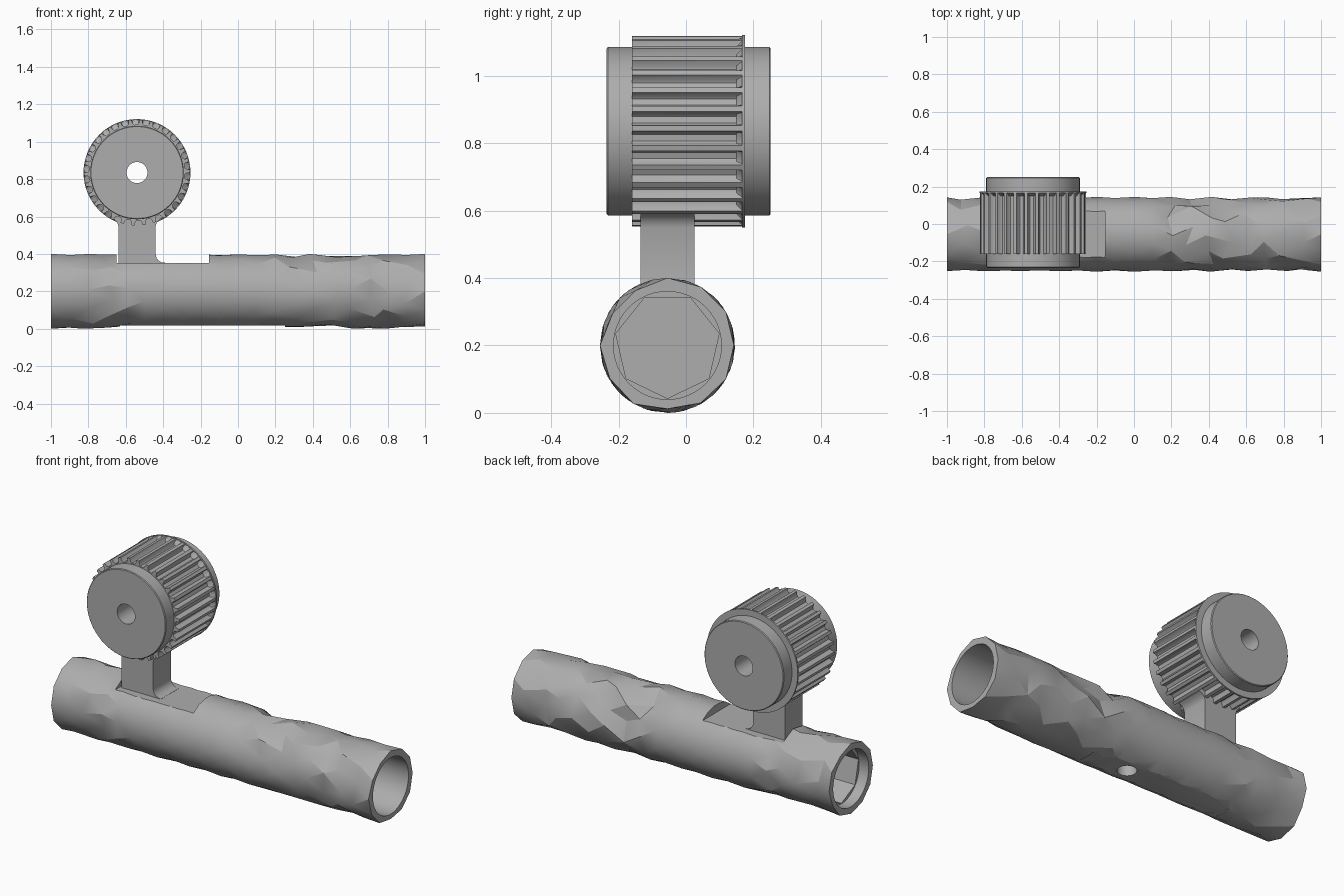
import bpy, bmesh, math, random
from mathutils import Vector, Matrix

random.seed(7)
if "Cube" in bpy.data.objects:
    bpy.data.objects.remove(bpy.data.objects["Cube"])

GREY = (0.42, 0.42, 0.42, 1)
mat = bpy.data.materials.new("plain grey")
mat.use_nodes = True
mat.diffuse_color = GREY
mat.node_tree.nodes["Principled BSDF"].inputs["Base Color"].default_value = GREY

TAU = math.tau
TUBE_Y, TUBE_Z, TUBE_R = -0.055, 0.2, 0.2
WHEEL_X, WHEEL_Z = -0.54, 0.835


def finish(name, bm, angle=30):
    """Turn a bmesh into a shaded, coloured object."""
    bmesh.ops.recalc_face_normals(bm, faces=bm.faces)
    mesh = bpy.data.meshes.new(name)
    bm.to_mesh(mesh)
    bm.free()
    mesh.materials.append(mat)
    ob = bpy.data.objects.new(name, mesh)
    bpy.context.collection.objects.link(ob)
    smooth(ob, angle)
    return ob


def smooth(ob, angle):
    bpy.ops.object.select_all(action='DESELECT')
    ob.select_set(True)
    bpy.context.view_layer.objects.active = ob
    bpy.ops.object.shade_smooth_by_angle(angle=math.radians(angle))


def cut(ob, cutter):
    """Subtract the cutter and throw it away."""
    cutter.hide_render = True
    mod = ob.modifiers.new("cut", 'BOOLEAN')
    mod.operation, mod.solver, mod.object = 'DIFFERENCE', 'EXACT', cutter
    bpy.context.view_layer.objects.active = ob
    bpy.ops.object.modifier_apply(modifier=mod.name)
    bpy.data.objects.remove(cutter)


def box(name, lo, hi):
    bm = bmesh.new()
    lo, hi = Vector(lo), Vector(hi)
    size = Matrix.Diagonal((*(hi - lo), 1))
    bmesh.ops.create_cube(bm, size=1, matrix=Matrix.Translation((lo + hi) / 2) @ size)
    return finish(name, bm)


def rod(name, axis, center, radius, length, sides):
    bm = bmesh.new()
    turn = Vector((0, 0, 1)).rotation_difference(Vector(axis)).to_matrix().to_4x4()
    bmesh.ops.create_cone(bm, cap_ends=True, segments=sides, radius1=radius, radius2=radius,
                          depth=length, matrix=Matrix.Translation(center) @ turn)
    return finish(name, bm)


def wheel_ring(name, layers, inner, angles):
    """Ring round the wheel axle; each layer is a y position and a list of radii."""
    bm = bmesh.new()

    def loop(y, radii):
        return [bm.verts.new((WHEEL_X + r * math.cos(a), y, WHEEL_Z + r * math.sin(a)))
                for r, a in zip(radii, angles)]

    n = len(angles)
    bore = [inner] * n
    loops = [loop(layers[0][0], bore)] + [loop(*l) for l in layers] + [loop(layers[-1][0], bore)]
    for i, a in enumerate(loops):
        b = loops[(i + 1) % len(loops)]
        for j in range(n):
            k = (j + 1) % n
            bm.faces.new((a[j], a[k], b[k], b[j]))
    return finish(name, bm)


# Tube with a hammered, faceted skin: staggered rings of triangles
SIDES, RINGS = 12, 20
bm = bmesh.new()
rings = []
for i in range(RINGS + 1):
    ring = []
    for j in range(SIDES):
        x = -1 + 2 * i / RINGS
        a = TAU * (j + 0.5 * (i % 2)) / SIDES
        rough = 0.2 if -0.6 < x < 0.15 else 1.0
        r = TUBE_R - rough * random.choice((0, 0, 0.003, 0.012))
        if 0 < i < RINGS:
            x += rough * random.uniform(-0.03, 0.03)
            a += rough * random.uniform(-0.1, 0.1)
        # dent on the upper back
        if 0.15 < x < 0.5 and 0.2 < a < 1.2:
            r -= random.choice((0, 0.03))
        ring.append(bm.verts.new((x, TUBE_Y + r * math.cos(a), TUBE_Z + r * math.sin(a))))
    rings.append(ring)
for i in range(RINGS):
    a, b = rings[i], rings[i + 1]
    for j in range(SIDES):
        k = (j + 1) % SIDES
        if i % 2:
            bm.faces.new((a[j], b[k], b[j]))
            bm.faces.new((a[j], a[k], b[k]))
        else:
            bm.faces.new((a[j], a[k], b[j]))
            bm.faces.new((a[k], b[k], b[j]))
bm.faces.new(rings[0])
bm.faces.new(rings[-1])
tube = finish("tube", bm)

# Round mouths that narrow into seven-sided sockets at both ends
for end, round_deep, socket_deep in ((1, 0.6, 0.8), (-1, 0.06, 0.22)):
    for sides, radius, deep in ((48, 0.16, round_deep), (7, 0.157, socket_deep)):
        mid = (end * (1.05 - (deep + 0.05) / 2), TUBE_Y, TUBE_Z)
        cutter = rod("bore_cutter", (1, 0, 0), mid, radius, deep + 0.05, sides)
        if sides == 7:
            # stand the socket on one corner
            spin = max(cutter.data.vertices, key=lambda v: (v.co.y - TUBE_Y) ** 2).co
            now = math.atan2(spin.z - TUBE_Z, spin.y - TUBE_Y)
            centre = Matrix.Translation(mid)
            cutter.data.transform(centre @ Matrix.Rotation(-TAU / 4 - now, 4, 'X') @ centre.inverted())
        cut(tube, cutter)

# Flat seat on top, flat underneath, and the screw hole
cut(tube, box("seat_cutter", (-0.65, -0.4, 0.352), (-0.155, 0.4, 0.6)))
cut(tube, box("flat_cutter", (-0.63, -0.4, -0.2), (0.25, 0.4, 0.018)))
cut(tube, rod("hole_cutter", (0, 0, 1), (0, TUBE_Y, 0.05), 0.05, 0.3, 32))
smooth(tube, 22)

# Stem: half-filleted outline pushed through in y
STEM_L, STEM_R, FOOT = -0.64, -0.44, 0.345
outline = [(STEM_L, FOOT), (-0.39, FOOT), (-0.39, 0.353)]
FILLET = 0.045
for i in range(7):
    t = TAU / 4 * i / 6
    outline.append((STEM_R + FILLET * (1 - math.sin(t)), 0.353 + FILLET * (1 - math.cos(t))))
flare = [(0, 0.55), (0.006, 0.568), (0.018, 0.582), (0.035, 0.592), (0.035, 0.615)]
outline += [(STEM_R + d, z) for d, z in flare]
outline += [(STEM_L - d, z) for d, z in reversed(flare)]
bm = bmesh.new()
face = bm.faces.new([bm.verts.new((x, -0.135, z)) for x, z in outline])
side = bmesh.ops.extrude_face_region(bm, geom=[face])["geom"]
bmesh.ops.translate(bm, vec=(0, 0.16, 0), verts=[v for v in side if isinstance(v, bmesh.types.BMVert)])
finish("stem", bm)

# Wheel hub with an axle hole
circle = [TAU * i / 64 for i in range(64)]


def disc(r):
    return [r] * len(circle)


wheel_ring("wheel_hub", [(-0.235, disc(0.246)), (-0.231, disc(0.25)),
                         (0.247, disc(0.25)), (0.251, disc(0.246))], 0.056, circle)
wheel_ring("wheel_flange", [(0.166, disc(0.286)), (0.175, disc(0.286))], 0.2, circle)

# Toothed band: grooves ramp up to the flange at the back
TEETH, TIP = 30, 0.283
tooth = [(0, TIP), (0.28, TIP), (0.34, 0.264), (0.46, 0.256), (0.82, 0.256), (0.94, 0.264)]
angles = [TAU * (t + f) / TEETH for t in range(TEETH) for f, r in tooth]
radii = [r for t in range(TEETH) for f, r in tooth]
wheel_ring("wheel_teeth", [(-0.16, radii), (0.15, radii), (0.167, [TIP] * len(radii))], 0.2, angles)
